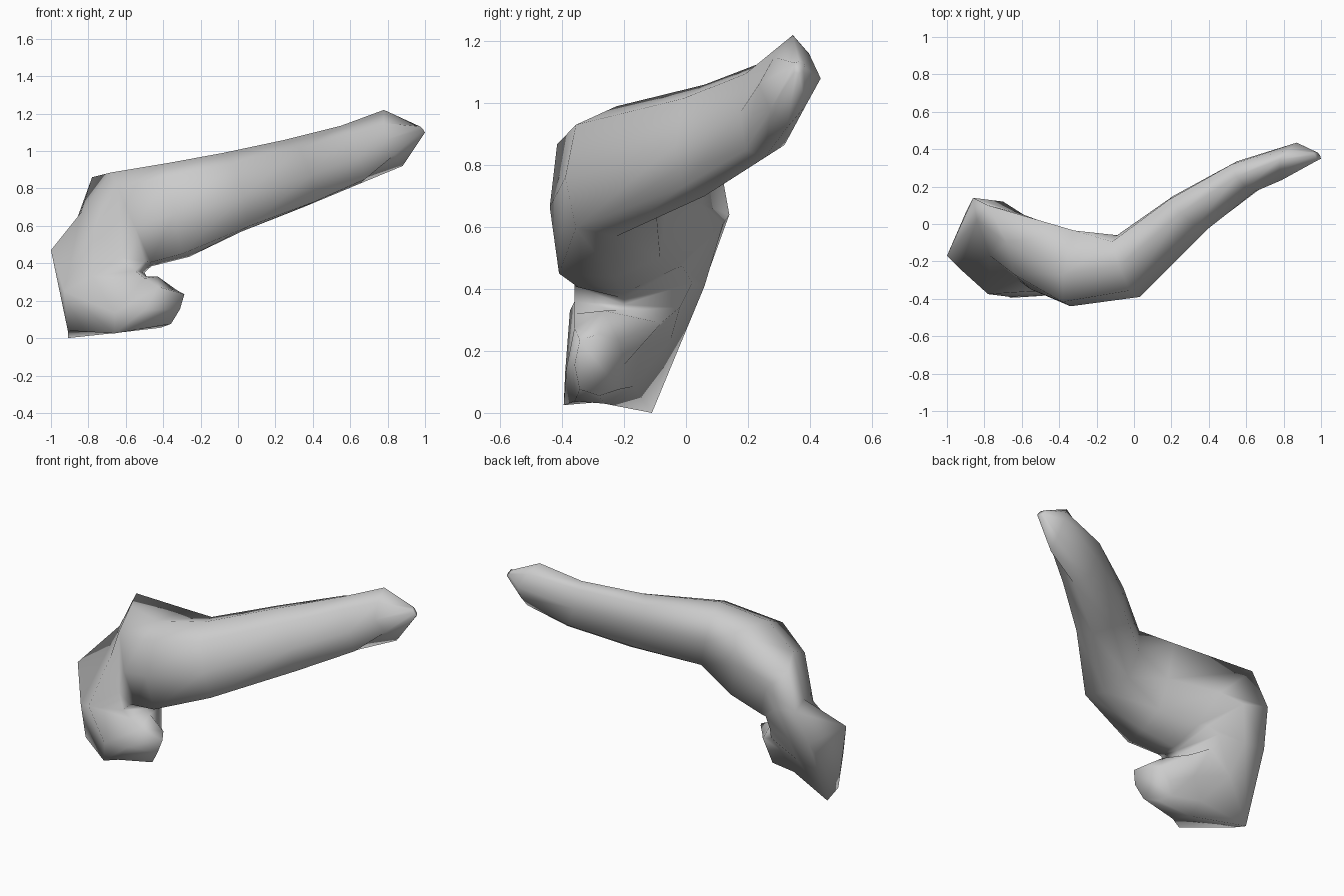
import bpy
import bmesh
import math
from mathutils import Vector

default_cube = bpy.data.objects.get("Cube")
if default_cube:
    bpy.data.objects.remove(default_cube, do_unlink=True)

SIDES = 8
# Positions around each cross-section
BACK, BACK_OUTER, OUTER, FRONT_OUTER, FRONT, FRONT_INNER, INNER, BACK_INNER = range(SIDES)


def make_material(name, colour):
    material = bpy.data.materials.new(name)
    material.use_nodes = True
    material.diffuse_color = colour
    shader = material.node_tree.nodes["Principled BSDF"]
    shader.inputs["Base Color"].default_value = colour
    shader.inputs["Roughness"].default_value = 0.8
    return material


def add_ring(mesh, centre, across, outward, corner_fullness=1.12):
    """One cross-section, spanned by two half-width vectors."""
    centre, across, outward = Vector(centre), Vector(across), Vector(outward)
    ring = []
    for i in range(SIDES):
        angle = math.tau * i / SIDES
        fullness = corner_fullness if i % 2 else 1
        offset = across * math.cos(angle) + outward * math.sin(angle)
        ring.append(mesh.verts.new(centre + offset * fullness))
    return ring


def bridge(mesh, first, second):
    for i in range(SIDES):
        j = (i + 1) % SIDES
        mesh.faces.new((first[i], first[j], second[j], second[i]))


# Cross-sections: centre, half-width towards the back, half-width outward
sections = {
    # pointed free end
    "tip": ((.98, .365, 1.115), (-.01, .02, 0), (-.015, 0, .02)),
    "tip_base": ((.83, .335, 1.07), (.04, .1, .01), (-.05, .01, .15), .8),
    # long limb
    "limb_end": ((.6, .255, .98), (-.05, .08, .01), (-.05, 0, .155)),
    "limb_middle": ((.3, .06, .88), (-.09, .09, .01), (-.05, 0, .18)),
    "limb_bend": ((-.03, -.225, .78), (-.06, .165, .02), (-.05, 0, .21)),
    "limb_root": ((-.32, -.25, .685), (.02, .19, .02), (-.06, -.02, .25)),
    # broad bend
    "shoulder": ((-.57, -.15, .635), (-.02, .2, .04), (-.11, .05, .25)),
    "elbow": ((-.66, -.09, .52), (-.04, .21, .09), (-.18, .11, .15)),
    "lower_elbow": ((-.75, -.185, .41), (-.04, .2, .09), (-.25, .015, .06)),
    # short curled end
    "curl_root": ((-.7, -.22, .185), (-.04, .17, .05), (-.21, 0, -.145)),
    "curl_middle": ((-.53, -.265, .18), (-.03, .12, .03), (-.1, 0, -.15)),
    "curl_end": ((-.37, -.28, .155), (-.06, .08, 0), (-.045, 0, -.1)),
}

mesh = bmesh.new()
rings = {name: add_ring(mesh, *section) for name, section in sections.items()}
chain = list(rings.values())
for first, second in zip(chain, chain[1:]):
    bridge(mesh, first, second)
mesh.faces.new(chain[0])
mesh.faces.new(chain[-1])

# Ridges, flat back and front fold of the bend
for name, side, target in (
    ("limb_root", BACK_OUTER, (-.32, -.035, .93)),
    ("limb_root", FRONT_INNER, (-.3, -.41, .45)),
    ("shoulder", BACK_OUTER, (-.78, .1, .86)),
    ("elbow", BACK_OUTER, (-.86, .14, .64)),
    ("elbow", FRONT_INNER, (-.5, -.36, .41)),
    ("lower_elbow", BACK, (-.76, .06, .41)),
    ("lower_elbow", BACK_OUTER, (-.9, .06, .42)),
    ("lower_elbow", OUTER, (-1, -.17, .47)),
    ("lower_elbow", FRONT_OUTER, (-.93, -.24, .25)),
    ("lower_elbow", FRONT, (-.78, -.375, .33)),
    ("lower_elbow", FRONT_INNER, (-.55, -.36, .36)),
    ("lower_elbow", BACK_INNER, (-.6, .02, .42)),
    ("curl_root", BACK_OUTER, (-.91, -.11, 0)),
    ("curl_root", FRONT_OUTER, (-.66, -.395, .025)),
    ("curl_root", FRONT_INNER, (-.5, -.36, .32)),
    ("curl_root", BACK_INNER, (-.58, -.02, .34)),
    ("curl_middle", BACK_INNER, (-.48, -.08, .29)),
):
    rings[name][side].co = Vector(target)

bmesh.ops.recalc_face_normals(mesh, faces=mesh.faces)
data = bpy.data.meshes.new("bent_limb")
mesh.to_mesh(data)
mesh.free()

limb = bpy.data.objects.new("bent_limb", data)
bpy.context.collection.objects.link(limb)
data.materials.append(make_material("light_grey", (.6, .6, .6, 1)))
for polygon in data.polygons:
    polygon.use_smooth = True
